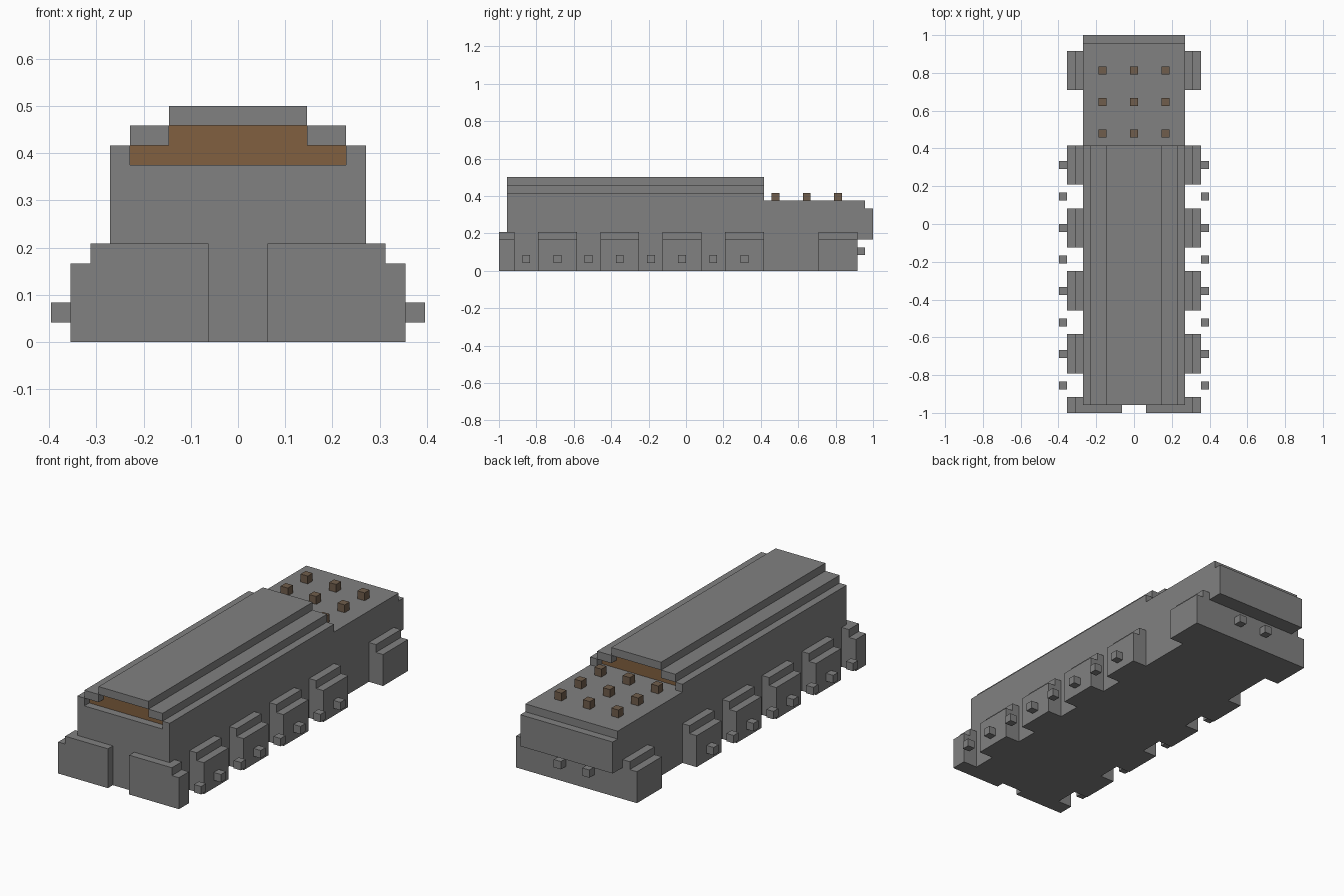
import bpy
import bmesh

U = 1 / 24  # one building block

cube = bpy.data.objects.get("Cube")
if cube:
    bpy.data.objects.remove(cube, do_unlink=True)


def material(name, rgb):
    m = bpy.data.materials.new(name)
    m.use_nodes = True
    m.diffuse_color = (*rgb, 1)
    m.node_tree.nodes["Principled BSDF"].inputs["Base Color"].default_value = (*rgb, 1)
    return m


grey = material("grey metal", (0.22, 0.22, 0.22))
brown = material("warm brown", (0.22, 0.115, 0.05))
dull = material("dull brown", (0.16, 0.11, 0.072))


def prism(name, profile, start, end, axis, mat):
    """Extrude a flat profile along x (profile in y, z) or y (profile in x, z)."""
    def place(a, b, t):
        return (t * U, a * U, b * U) if axis == "x" else (a * U, t * U, b * U)
    bm = bmesh.new()
    face = bm.faces.new([bm.verts.new(place(a, b, start)) for a, b in profile])
    ext = bmesh.ops.extrude_face_region(bm, geom=[face])
    verts = [v for v in ext["geom"] if isinstance(v, bmesh.types.BMVert)]
    bmesh.ops.translate(bm, verts=verts, vec=place(0, 0, end - start))
    bmesh.ops.recalc_face_normals(bm, faces=bm.faces)
    mesh = bpy.data.meshes.new(name)
    bm.to_mesh(mesh)
    bm.free()
    mesh.materials.append(mat)
    obj = bpy.data.objects.new(name, mesh)
    bpy.context.collection.objects.link(obj)
    return obj


def box(name, x, y, z, mat):
    return prism(name, [(x[0], z[0]), (x[1], z[0]), (x[1], z[1]), (x[0], z[1])],
                 y[0], y[1], "y", mat)


def stud(name, x, y, z, mat):
    h = 0.5
    return box(name, (x - h, x + h), (y - h, y + h), (z - h, z + h), mat)


def stepped_block(name, inner, side, start, end):
    """Side block with a lower outer shoulder."""
    pts = [(inner, 0), (8.5, 0), (8.5, 4), (7.5, 4), (7.5, 5), (inner, 5)]
    return prism(name, [(side * x, z) for x, z in pts], start, end, "y", grey)


# Hull with overhanging tail
prism("hull", [(-23, 0), (22, 0), (22, 4), (24, 4), (24, 8), (23, 8), (23, 9), (-23, 9)],
      -6.5, 6.5, "x", grey)

# Roof shell and the brown core set back inside it
box("roof_top", (-3.5, 3.5), (-23, 10), (11, 12), grey)
prism("roof_core", [(-5.5, 9), (5.5, 9), (5.5, 10), (3.5, 10), (3.5, 11),
                    (-3.5, 11), (-3.5, 10), (-5.5, 10)], -22, 9, "y", brown)

for side, label in ((1, "left"), (-1, "right")):
    # Roof edges
    box(f"{label}_roof_wall", (side * 5.5, side * 6.5), (-23, 10), (9, 10), grey)
    box(f"{label}_roof_step", (side * 3.5, side * 5.5), (-23, 10), (10, 11), grey)
    # Side blocks
    for i, y in enumerate((-19, -11, -3, 5, 17)):
        stepped_block(f"{label}_side_block_{i + 1}", 6.5, side, y, y + 5)
    # Front corner plates
    stepped_block(f"{label}_front_plate", 1.5, side, -24, -23)
    stepped_block(f"{label}_front_corner", 6.5, side, -23, -22)
    # Side and tail studs
    for i in range(8):
        stud(f"{label}_side_stud_{i + 1}", side * 9, -20.5 + 4 * i, 1.5, grey)
    stud(f"{label}_tail_stud", side * 2, 22.5, 2.5, grey)

# Grid of studs on the rear deck
for x in (-4, 0, 4):
    for y in (11.5, 15.5, 19.5):
        stud("deck_stud", x, y, 9.5, dull)
